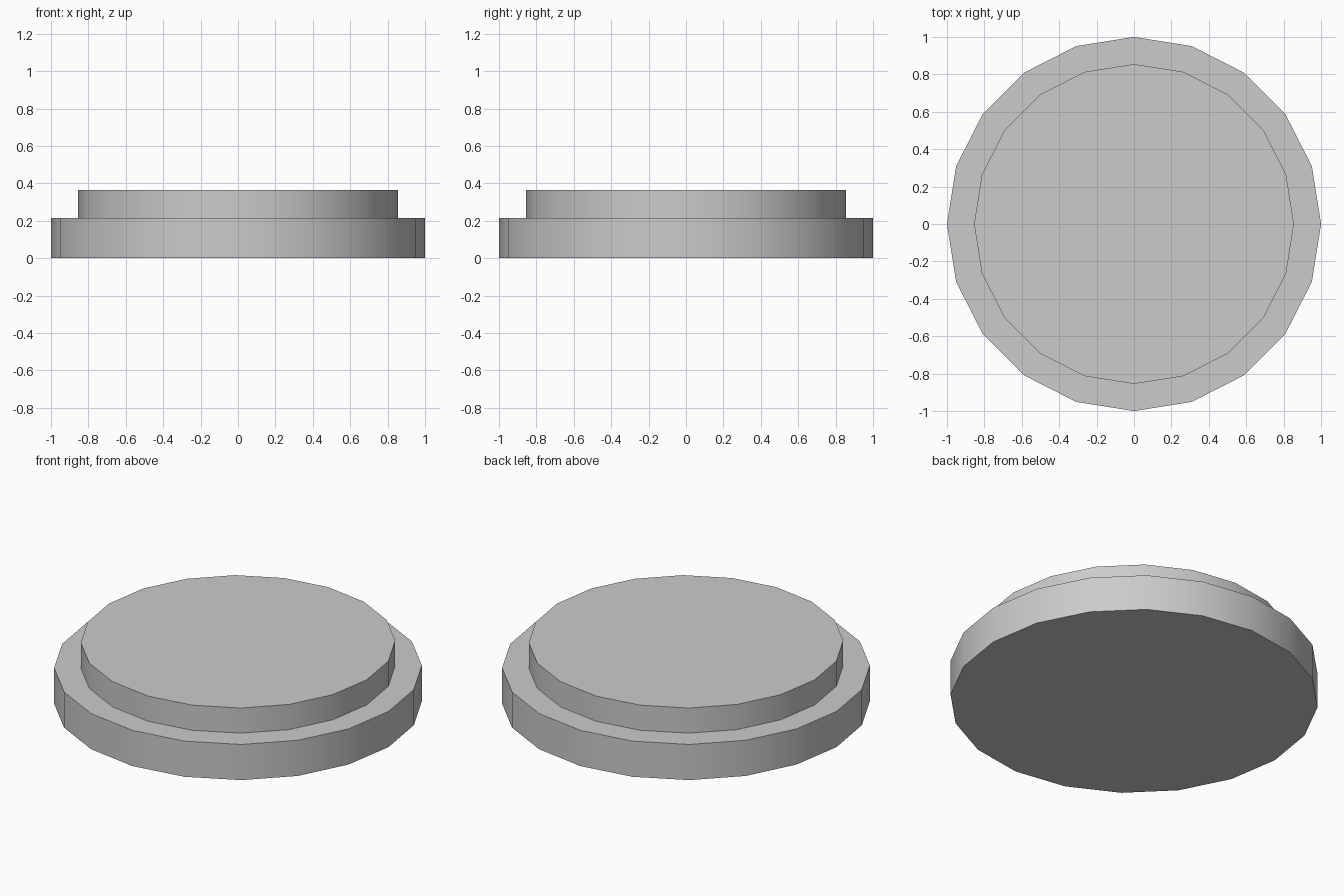
import bpy, bmesh, math

if "Cube" in bpy.data.objects:
    bpy.data.objects.remove(bpy.data.objects["Cube"])

SIDES = 20
# (radius, height) steps from the bottom rim to the top rim
PROFILE = [(1.0, 0.0), (1.0, 0.214), (0.855, 0.214), (0.855, 0.365)]

bm = bmesh.new()

# One ring of vertices per profile step
rings = []
for r, z in PROFILE:
    angles = [2 * math.pi * i / SIDES for i in range(SIDES)]
    rings.append([bm.verts.new((r * math.cos(a), r * math.sin(a), z)) for a in angles])

# Side walls and the ledge
for low, high in zip(rings, rings[1:]):
    for i in range(SIDES):
        j = (i + 1) % SIDES
        bm.faces.new((low[i], low[j], high[j], high[i]))

# Flat bottom and top
bm.faces.new(rings[0][::-1])
bm.faces.new(rings[-1])

mesh = bpy.data.meshes.new("stepped_disc")
bm.to_mesh(mesh)
bm.free()
disc = bpy.data.objects.new("stepped_disc", mesh)
bpy.context.collection.objects.link(disc)

# Smooth round walls with sharp rims
bpy.context.view_layer.objects.active = disc
disc.select_set(True)
bpy.ops.object.shade_smooth_by_angle(angle=math.radians(30))
